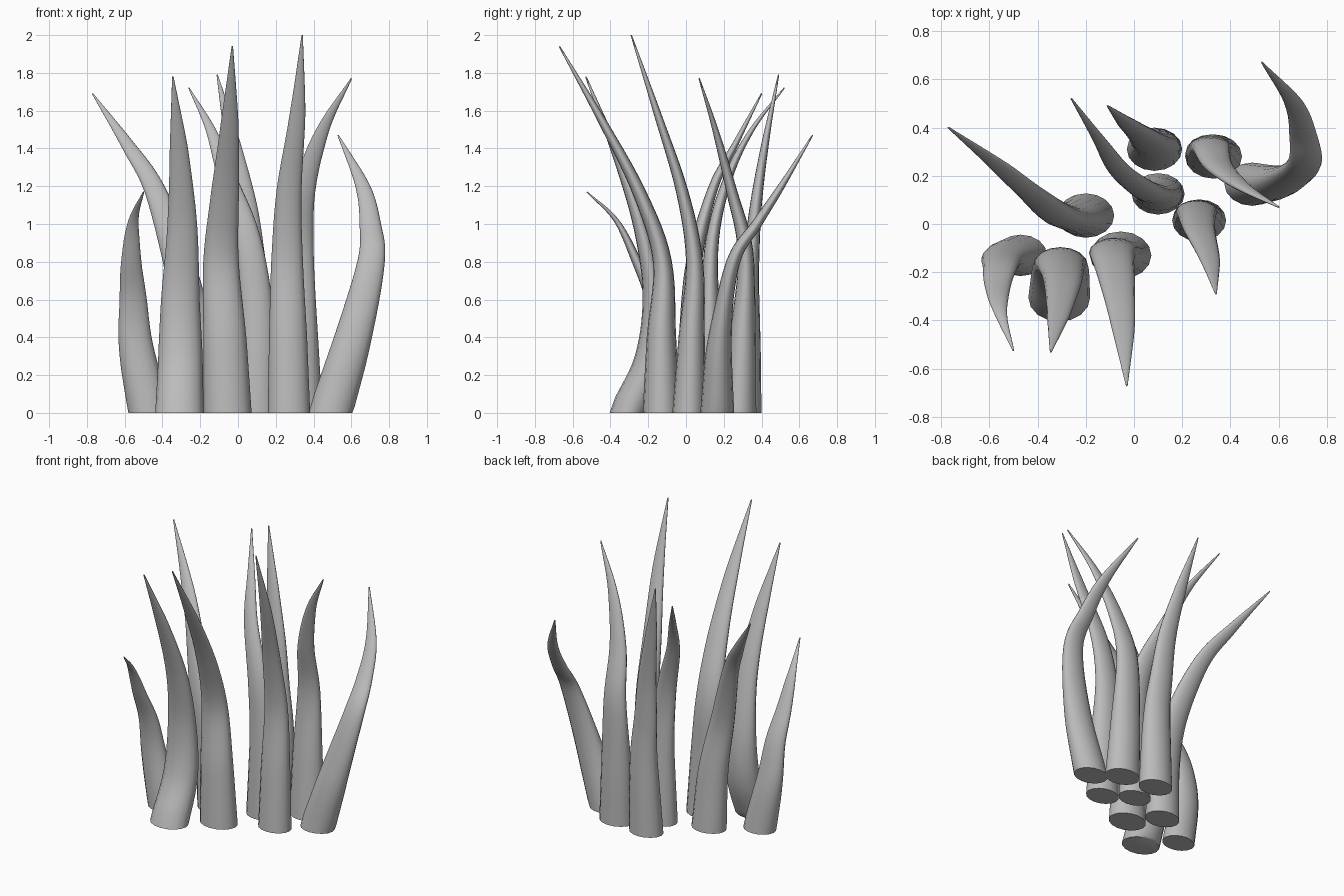
import bpy
import bmesh
import math
from mathutils import Vector

SIDES = 16
STEPS = 6  # rings between two path points

# Taper from root to tip, relative to the root radius
WIDTH_TAPER = (1.0, 0.9, 0.75, 0.58, 0.36, 0.03)
DEPTH_TAPER = (0.78, 0.62, 0.4, 0.28, 0.17, 0.03)

old_cube = bpy.data.objects.get("Cube")
if old_cube:
    bpy.data.objects.remove(old_cube, do_unlink=True)

grey = bpy.data.materials.new("plain grey")
grey.use_nodes = True
grey.diffuse_color = (0.5, 0.5, 0.5, 1)
grey.node_tree.nodes["Principled BSDF"].inputs["Base Color"].default_value = grey.diffuse_color


def taper(table, fraction):
    """Linear lookup along a taper table."""
    place = fraction * (len(table) - 1)
    index = min(int(place), len(table) - 2)
    return table[index] + (table[index + 1] - table[index]) * (place - index)


def smooth_path(points):
    """Catmull-Rom path through the points."""
    first = points[0] * 2 - points[1]
    last = points[-1] * 2 - points[-2]
    padded = [first] + points + [last]
    path = []
    for a, b, c, d in zip(padded, padded[1:], padded[2:], padded[3:]):
        for step in range(STEPS):
            t = step / STEPS
            path.append((b * 2 + (c - a) * t + (a * 2 - b * 5 + c * 4 - d) * t**2
                         + (b * 3 - a - c * 3 + d) * t**3) / 2)
    return path + [points[-1]]


def grow_blade(name, radius, *points):
    """Sweep a flattening, tapering oval, broad side to the front, along a curved path."""
    points = [Vector(p) for p in points]
    path = smooth_path(points)
    across = Vector((1, 0, 0))
    bm = bmesh.new()
    rings = []
    for i, centre in enumerate(path):
        if i == 0:
            along = Vector((0, 0, 1))  # flat root on the ground
        else:
            along = (path[min(i + 1, len(path) - 1)] - path[i - 1]).normalized()
        wide = (across - along * across.dot(along)).normalized()
        deep = along.cross(wide)
        fraction = centre.z / points[-1].z
        w = radius * taper(WIDTH_TAPER, fraction)
        d = radius * taper(DEPTH_TAPER, fraction)
        ring = []
        for k in range(SIDES):
            angle = math.tau * k / SIDES
            ring.append(bm.verts.new(centre + wide * w * math.cos(angle) + deep * d * math.sin(angle)))
        rings.append(ring)
    for low, high in zip(rings, rings[1:]):
        for k in range(SIDES):
            n = (k + 1) % SIDES
            bm.faces.new((low[k], low[n], high[n], high[k]))
    bm.faces.new(rings[0][::-1])
    bm.faces.new(rings[-1])
    bmesh.ops.recalc_face_normals(bm, faces=bm.faces[:])
    mesh = bpy.data.meshes.new(name)
    bm.to_mesh(mesh)
    bm.free()
    mesh.materials.append(grey)
    blade = bpy.data.objects.new(name, mesh)
    bpy.context.collection.objects.link(blade)
    bpy.ops.object.select_all(action="DESELECT")
    blade.select_set(True)
    bpy.context.view_layer.objects.active = blade
    bpy.ops.object.shade_smooth_by_angle(angle=math.radians(50))


# Front blades, leaning forward
grow_blade("front_right_short_blade", 0.11, (-0.47, -0.13, 0), (-0.54, -0.14, 0.35),
           (-0.555, -0.18, 0.6), (-0.565, -0.26, 0.8), (-0.553, -0.37, 1.02), (-0.5, -0.525, 1.17))
grow_blade("front_right_tall_blade", 0.128, (-0.31, -0.305, 0), (-0.305, -0.19, 0.28),
           (-0.305, -0.17, 0.6), (-0.295, -0.235, 0.97), (-0.31, -0.36, 1.35), (-0.345, -0.53, 1.78))
grow_blade("front_middle_blade", 0.127, (-0.055, -0.13, 0), (-0.07, -0.13, 0.4),
           (-0.09, -0.125, 0.8), (-0.07, -0.24, 1.15), (-0.045, -0.43, 1.52), (-0.03, -0.67, 1.94))
grow_blade("front_left_tall_blade", 0.112, (0.27, 0.015, 0), (0.265, 0.03, 0.4),
           (0.26, 0.045, 0.8), (0.27, -0.02, 1.17), (0.315, -0.15, 1.58), (0.34, -0.29, 2.0))

# Left blades, spreading sideways
grow_blade("left_curled_blade", 0.115, (0.49, 0.165, 0), (0.61, 0.18, 0.4),
           (0.705, 0.25, 0.8), (0.7, 0.375, 1.0), (0.66, 0.505, 1.2), (0.53, 0.67, 1.47))
grow_blade("left_leaning_blade", 0.118, (0.33, 0.28, 0), (0.32, 0.3, 0.4),
           (0.32, 0.315, 0.85), (0.35, 0.24, 1.18), (0.45, 0.155, 1.5), (0.6, 0.07, 1.77))

# Back blades, leaning backward
grow_blade("back_straight_blade", 0.115, (0.085, 0.31, 0), (0.09, 0.33, 0.5),
           (0.065, 0.345, 0.8), (0.035, 0.37, 1.1), (-0.03, 0.42, 1.43), (-0.11, 0.49, 1.79))
grow_blade("back_middle_blade", 0.11, (0.1, 0.125, 0), (0.1, 0.125, 0.5),
           (0.05, 0.14, 0.92), (-0.06, 0.225, 1.25), (-0.145, 0.35, 1.5), (-0.26, 0.52, 1.72))
grow_blade("back_right_blade", 0.118, (-0.2, 0.035, 0), (-0.23, 0.03, 0.4),
           (-0.31, 0.04, 0.78), (-0.44, 0.14, 1.18), (-0.585, 0.26, 1.42), (-0.77, 0.4, 1.69))
